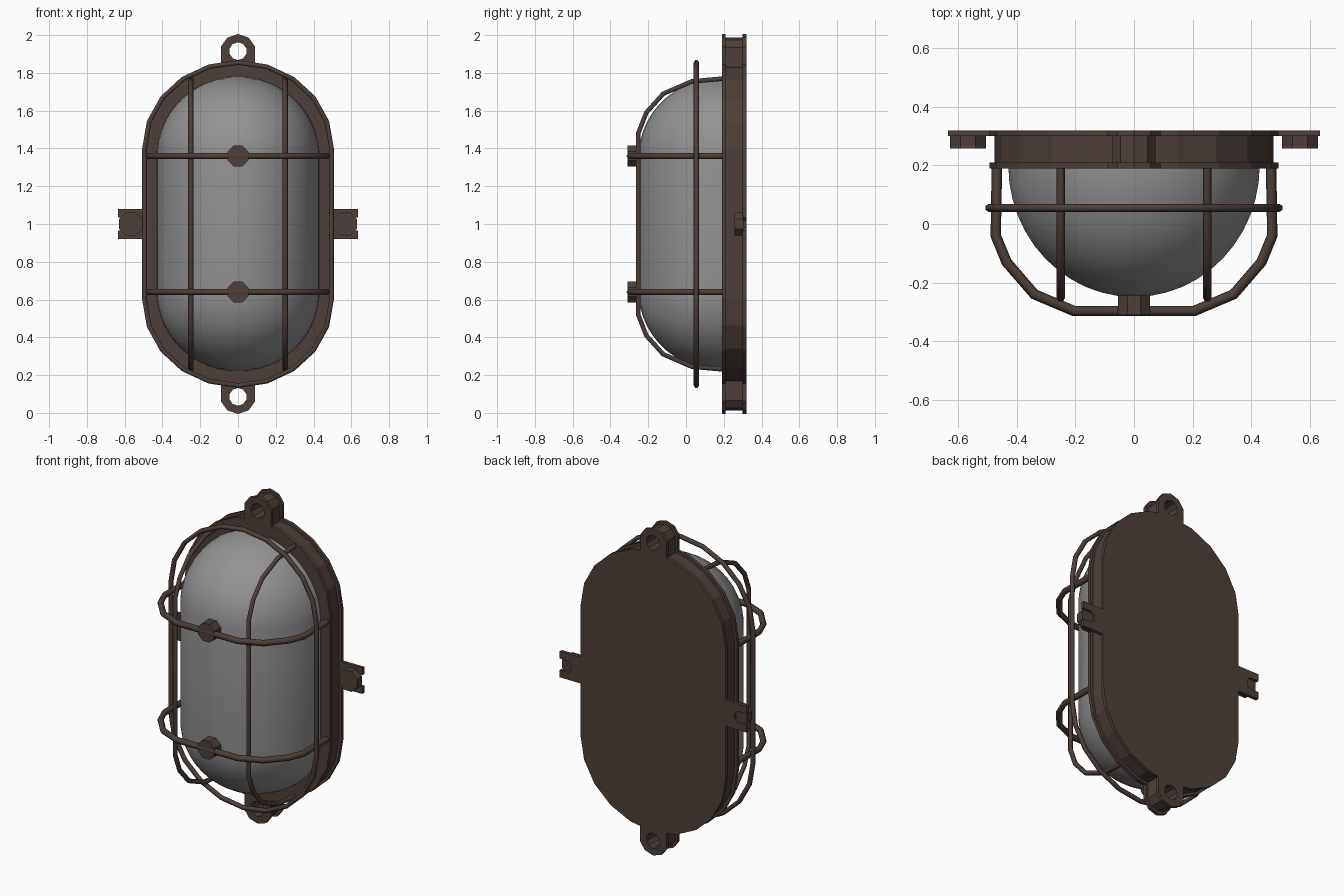
import bpy, bmesh
from math import sin, cos, pi

cube = bpy.data.objects.get("Cube")
if cube:
    bpy.data.objects.remove(cube, do_unlink=True)


def material(name, rgb):
    m = bpy.data.materials.new(name)
    m.use_nodes = True
    m.diffuse_color = (*rgb, 1)
    m.node_tree.nodes["Principled BSDF"].inputs["Base Color"].default_value = (*rgb, 1)
    return m


BRONZE = material("dark bronze", (0.075, 0.05, 0.041))
GLASS = material("frosted grey glass", (0.29, 0.29, 0.29))


def finish(name, bm, mat):
    bmesh.ops.recalc_face_normals(bm, faces=bm.faces)
    mesh = bpy.data.meshes.new(name)
    bm.to_mesh(mesh)
    bm.free()
    mesh.materials.append(mat)
    ob = bpy.data.objects.new(name, mesh)
    bpy.context.collection.objects.link(ob)
    return ob


def prism(name, outline, y0, y1, hole=None):
    """Extrude an x-z outline along y, with an optional hole of equal point count."""
    bm = bmesh.new()
    n = len(outline)

    def loop(pts, y):
        return [bm.verts.new((x, y, z)) for x, z in pts]

    def bridge(a, b):
        for i in range(n):
            j = (i + 1) % n
            bm.faces.new((a[i], a[j], b[j], b[i]))

    front, back = loop(outline, y0), loop(outline, y1)
    bridge(front, back)
    if hole:
        hole_front, hole_back = loop(hole, y0), loop(hole, y1)
        bridge(hole_front, hole_back)
        bridge(front, hole_front)
        bridge(back, hole_back)
    else:
        bm.faces.new(front)
        bm.faces.new(back)
    return finish(name, bm, BRONZE)


def circle(x, z, r, n):
    return [(x + r * cos((i + 0.5) * 2 * pi / n), z + r * sin((i + 0.5) * 2 * pi / n))
            for i in range(n)]


def stadium(half_width, cap, steps=10):
    """Tall rounded outline centred on z = 1."""
    top = [(half_width * cos(pi * i / steps), 1.4 + cap * sin(pi * i / steps))
           for i in range(steps + 1)]
    return top + [(-x, 2 - z) for x, z in top]


def wire(name, points, radius, cyclic=False):
    curve = bpy.data.curves.new(name, 'CURVE')
    curve.dimensions = '3D'
    curve.bevel_depth = radius
    curve.bevel_resolution = 1
    curve.use_fill_caps = True
    spline = curve.splines.new('POLY')
    spline.points.add(len(points) - 1)
    for p, co in zip(spline.points, points):
        p.co = (*co, 1)
    spline.use_cyclic_u = cyclic
    curve.materials.append(BRONZE)
    ob = bpy.data.objects.new(name, curve)
    bpy.context.collection.objects.link(ob)
    bpy.ops.object.select_all(action='DESELECT')
    ob.select_set(True)
    bpy.context.view_layer.objects.active = ob
    bpy.ops.object.convert(target='MESH')


# Housing in three layers, each with a holed lug at top and bottom
for part, y0, y1, inset in (("front_rim", 0.19, 0.21, 0),
                            ("housing", 0.21, 0.30, 0.017),
                            ("back_plate", 0.30, 0.32, 0)):
    prism(part, stadium(0.493 - inset, 0.46 - inset), y0, y1)
    outer = circle(0, 1.91, 0.095 - inset, 10)
    outer = [(x, z if z > 1.9 else z - 0.06) for x, z in outer]
    hole = circle(0, 1.915, 0.047, 10)
    for end in ("top", "bottom"):
        flip = (lambda p: p) if end == "top" else (lambda p: [(x, 2 - z) for x, z in p])
        prism(f"{part}_{end}_lug", flip(outer), y0, y1, flip(hole))

# Slotted side ears with bolts
half_ear = [(0.46, 1.08), (0.635, 1.08), (0.635, 1.035), (0.575, 1.035), (0.555, 1.015)]
ear = half_ear + [(x, 2 - z) for x, z in reversed(half_ear)]
for side, s in (("left", 1), ("right", -1)):
    prism(f"{side}_ear", [(s * x, z) for x, z in ear], 0.30, 0.32)
    prism(f"{side}_bolt", circle(s * 0.567, 1, 0.067, 8), 0.257, 0.305)

# Glass dome: a half ellipsoid pulled apart in the middle
bm = bmesh.new()
bmesh.ops.create_uvsphere(bm, u_segments=48, v_segments=25, radius=1)
bmesh.ops.delete(bm, geom=[v for v in bm.verts if v.co.y > 0.001], context='VERTS')
for v in bm.verts:
    x, y, z = v.co
    v.co = (0.43 * x, 0.2 + 0.45 * y, 1 + 0.42 * z + (0.36 if z > 0 else -0.36))
dome = finish("glass_dome", bm, GLASS)
dome.data.polygons.foreach_set("use_smooth", [True] * len(dome.data.polygons))

# Horizontal guard wires with a round knob on each
half = [(0.468, 0.2), (0.472, -0.04), (0.435, -0.13), (0.34, -0.24), (0.205, -0.297)]
path = half + [(-x, y) for x, y in reversed(half)]
for level, z in (("upper", 1.36), ("lower", 0.64)):
    wire(f"{level}_guard_wire", [(x, y, z) for x, y in path], 0.018)
    prism(f"{level}_knob", circle(0, z, 0.06, 8), -0.31, -0.23)

# Vertical guard wires
half = [(0.2, 1.77), (0.03, 1.755), (-0.12, 1.69), (-0.21, 1.59), (-0.253, 1.48)]
path = half + [(y, 2 - z) for y, z in reversed(half)]
for side, x in (("left", 0.25), ("right", -0.25)):
    wire(f"{side}_guard_wire", [(x, y, z) for y, z in path], 0.014)

# Guard ring around the dome
wire("guard_ring", [(x, 0.055, z) for x, z in stadium(0.495, 0.455)], 0.014, True)
